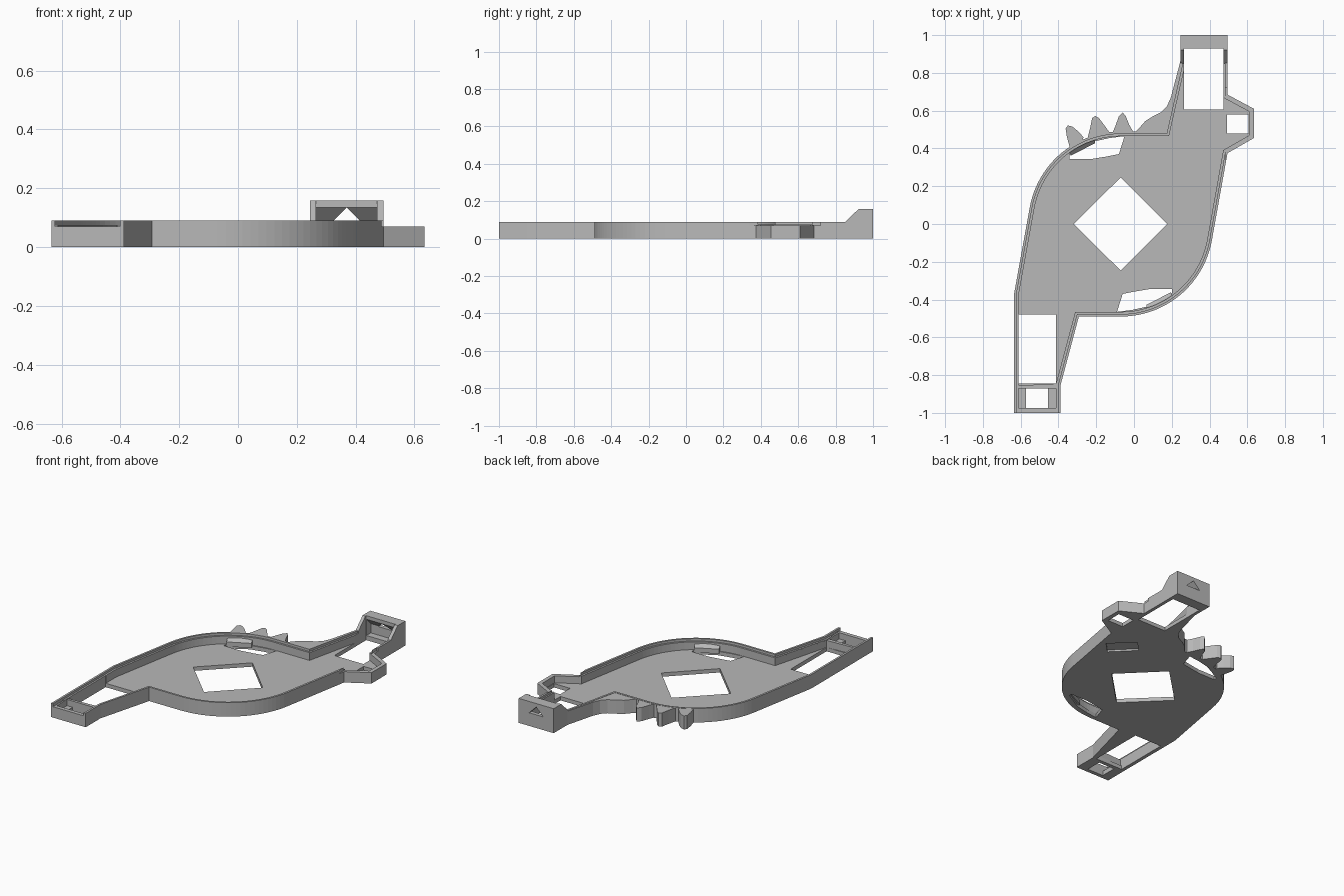
import bpy, bmesh
from math import radians, sin, cos
from mathutils import Vector

if "Cube" in bpy.data.objects:
    bpy.data.objects.remove(bpy.data.objects["Cube"])

grey = bpy.data.materials.new("plain grey")
grey.use_nodes = True
colour = (0.48, 0.48, 0.48, 1)
grey.diffuse_color = colour
grey.node_tree.nodes["Principled BSDF"].inputs["Base Color"].default_value = colour

CX, R = -0.07, 0.49   # centre and radius of the round body
FLOOR = 0.025         # thickness of the tray floor


def solid(name, lower, upper):
    """Closed prism between two matching loops of 3D points."""
    bm = bmesh.new()
    a = [bm.verts.new(p) for p in lower]
    b = [bm.verts.new(p) for p in upper]
    bm.faces.new(a)
    bm.faces.new(b)
    for i in range(len(a)):
        j = (i + 1) % len(a)
        bm.faces.new((a[i], a[j], b[j], b[i]))
    bmesh.ops.recalc_face_normals(bm, faces=bm.faces)
    mesh = bpy.data.meshes.new(name)
    bm.to_mesh(mesh)
    bm.free()
    mesh.materials.append(grey)
    ob = bpy.data.objects.new(name, mesh)
    bpy.context.collection.objects.link(ob)
    return ob


def prism(name, pts, z0, z1):
    return solid(name, [(x, y, z0) for x, y in pts], [(x, y, z1) for x, y in pts])


def side_prism(name, pts, x0, x1):
    return solid(name, [(x0, y, z) for y, z in pts], [(x1, y, z) for y, z in pts])


def rect(x0, x1, y0, y1):
    return [(x0, y0), (x1, y0), (x1, y1), (x0, y1)]


def combine(target, other, operation):
    mod = target.modifiers.new("combine", 'BOOLEAN')
    mod.operation, mod.solver, mod.object = operation, 'EXACT', other
    bpy.ops.object.select_all(action='DESELECT')
    bpy.context.view_layer.objects.active = target
    target.select_set(True)
    bpy.ops.object.modifier_apply(modifier=mod.name)
    bpy.data.objects.remove(other)


def cut(pts, z0=-0.1, z1=0.3):
    combine(body, prism("cutter", pts, z0, z1), 'DIFFERENCE')


def inset(pts, d):
    """Move every side of a counter-clockwise outline inwards by d."""
    out = []
    for i, p in enumerate(pts):
        p = Vector(p)
        u = (p - Vector(pts[i - 1])).normalized()
        v = (Vector(pts[(i + 1) % len(pts)]) - p).normalized()
        n, m = Vector((-u.y, u.x)), Vector((-v.y, v.x))
        out.append(p + (n + m) * (d / (1 + n.dot(m))))
    return [tuple(p) for p in out]


def arc(start, end, steps=24):
    angles = [radians(start + (end - start) * i / steps) for i in range(steps + 1)]
    return [(CX + R * cos(a), R * sin(a)) for a in angles]


def turned(pts):
    """Half turn about the centre of the body."""
    return [(2 * CX - x, -y) for x, y in pts]


# Body outline with both arms and the side tab
outline = ([(-.635, -1), (-.388, -1), (-.388, -.85), (-.292, -R)] + arc(-90, -10)
           + [(.495, .375), (.635, .455), (.635, .61), (.495, .685), (.495, 1),
              (.245, 1), (.245, .84), (.165, R)] + arc(90, 170) + [(-.635, -.37)])
body = prism("tray_body", outline, 0, .09)

# Stepped rim, open at the front arm, around a deep thin-floored tray
cut(inset(outline, .013), .075)
cut(inset(outline, .025), .07)
cut(rect(-.622, -.402, -1.1, -.9), .07)
cut([(x, max(y, -.855 + .01 * (x > -.5))) for x, y in inset(outline, .025)], FLOOR)

# Raised end block with sloped cheeks and an undercut rear wall
block = side_prism("end_block", [(.85, 0), (1, 0), (1, .158), (.922, .158), (.85, .088)],
                   .245, .495)
combine(body, block, 'UNION')
cut(rect(.265, .473, .605, .93))
undercut = [(.92, .145), (.92, .03), (.975, .03), (.975, .09)]
combine(body, side_prism("cutter", undercut, .266, .472), 'DIFFERENCE')
tri = [(.32, .085), (.42, .085), (.37, .135)]
combine(body, solid("cutter", [(x, .9, z) for x, z in tri],
                    [(x, 1.1, z) for x, z in tri]), 'DIFFERENCE')

# Lower side tab with its hole
cut([(.485, .34), (.7, .34), (.7, .72), (.485, .72)], .07)
cut(rect(.492, .607, .48, .58))

# Front arm window and stepped end pocket
cut(rect(-.611, -.413, -.845, -.478))
cut(rect(-.612, -.412, -.975, -.87), .03)
cut(rect(-.572, -.455, -.975, -.87))

# Diamond window and the two curved slots
cut([(CX, .247), (-.32, 0), (CX, -.247), (.177, 0)])
slot = [(-.342, .345), (-.22, .345), (-.14, .358), (-.08, .37), (-.05, .465),
        (-.13, .455), (-.22, .435), (-.342, .365)]
cut(slot)
cut(turned(slot))

# Shallow pocket in the underside, set diagonally
cut([(.367, .188), (.437, .258), (.303, .392), (.233, .322)], -.1, .012)

# Sloping clips at the edges of the slots
outer = [(-.345, .385), (-.21, .455)]
inner = [(-.335, .362), (-.205, .428)]
for name, flip in (("back_clip", False), ("front_clip", True)):
    o, i = (turned(outer), turned(inner)) if flip else (outer, inner)
    ends = [[(*o[k], .015), (*i[k], .015), (*i[k], .045), (*o[k], .068)] for k in (0, 1)]
    solid(name, *ends)

# Rounded teeth along the back edge
teeth = [
    [(-.34, .405), (-.355, .46), (-.362, .505), (-.35, .522), (-.325, .515),
     (-.295, .49), (-.268, .46), (-.27, .445)],
    [(-.245, .457), (-.232, .51), (-.222, .56), (-.205, .572), (-.185, .56),
     (-.155, .52), (-.132, .488), (-.14, .477)],
    [(-.115, .48), (-.1, .515), (-.08, .57), (-.06, .59), (-.043, .57),
     (-.025, .525), (-.005, .49), (-.005, .48)],
]
for n, pts in enumerate(teeth):
    prism("tooth_%d" % (n + 1), pts, 0, .088)

# Curved web between body and back arm
prism("arm_web", [(0, .48), (.025, .505), (.06, .545), (.1, .57), (.145, .593),
                  (.175, .625), (.195, .67), (.245, .86), (.25, .84), (.17, .48)], 0, .088)
